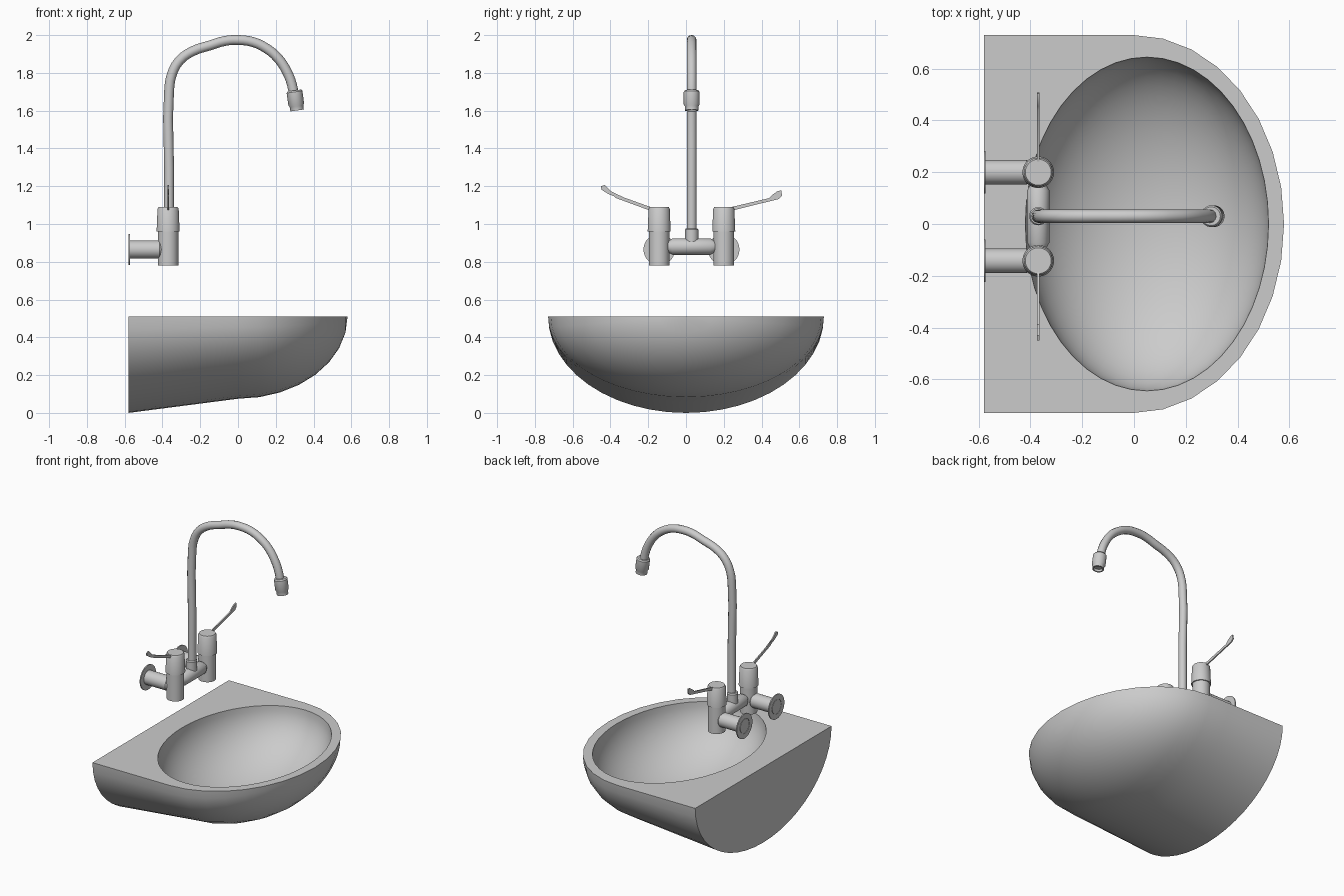
import bpy, bmesh
from math import sin, cos, pi, radians
from mathutils import Vector

if "Cube" in bpy.data.objects:
    bpy.data.objects.remove(bpy.data.objects["Cube"])

SPOUT_Y, POST_X = 0.03, -0.37


def finish(name, bm, angle=35):
    bmesh.ops.remove_doubles(bm, verts=bm.verts, dist=1e-5)
    bmesh.ops.recalc_face_normals(bm, faces=bm.faces)
    me = bpy.data.meshes.new(name)
    bm.to_mesh(me)
    bm.free()
    ob = bpy.data.objects.new(name, me)
    bpy.context.collection.objects.link(ob)
    smooth(ob, angle)
    return ob


def select(ob):
    bpy.ops.object.select_all(action='DESELECT')
    ob.select_set(True)
    bpy.context.view_layer.objects.active = ob


def smooth(ob, angle=35):
    select(ob)
    bpy.ops.object.shade_smooth_by_angle(angle=radians(angle))


def skin(bm, rows, closed):
    """Quads between consecutive rows of points."""
    vs = [[bm.verts.new(p) for p in r] for r in rows]
    n = len(vs[0])
    for a, b in zip(vs, vs[1:]):
        for i in range(n if closed else n - 1):
            j = (i + 1) % n
            bm.faces.new((a[i], a[j], b[j], b[i]))
    return vs


def lathe(name, profile, origin, axis, seg=32):
    """Revolve (radius, distance) pairs around an axis."""
    bm = bmesh.new()
    q = Vector((0, 0, 1)).rotation_difference(Vector(axis).normalized())
    o = Vector(origin)
    rows = [[o + q @ Vector((max(r, 1e-6) * cos(2 * pi * i / seg),
                             max(r, 1e-6) * sin(2 * pi * i / seg), h))
             for i in range(seg)] for r, h in profile]
    skin(bm, rows, True)
    bmesh.ops.dissolve_degenerate(bm, dist=1e-5, edges=bm.edges)
    return finish(name, bm)


def plate(name, outline, thick=0.008):
    """Flat plate in the YZ plane, centred on the tap axis."""
    bm = bmesh.new()
    f = bm.faces.new([bm.verts.new((POST_X - thick / 2, y, z)) for y, z in outline])
    ext = bmesh.ops.extrude_face_region(bm, geom=[f])
    bmesh.ops.translate(bm, vec=(thick, 0, 0),
                        verts=[v for v in ext['geom'] if isinstance(v, bmesh.types.BMVert)])
    return finish(name, bm)


# Basin body: straight elliptical trough at the back, quarter ellipsoid in front
TOP, W, L, D = 0.51, 0.73, 0.58, 0.435
stations = [(-L + L * i / 4, W, 0.51 - 0.075 * i / 4) for i in range(4)]
for i in range(9):
    t = i * pi / 16
    stations.append((L * sin(t), W * cos(t), D * cos(t)))
bm = bmesh.new()
rows = [[(x, w * cos(pi * k / 24), TOP - d * sin(pi * k / 24)) for k in range(25)]
        for x, w, d in stations]
vs = skin(bm, rows, False)
bm.faces.new(vs[0])
bm.faces.new([r[0] for r in vs] + [r[-1] for r in reversed(vs[:-1])])
basin = finish("basin", bm)

# Bowl hollow
bm = bmesh.new()
bmesh.ops.create_uvsphere(bm, u_segments=48, v_segments=32, radius=1)
for v in bm.verts:
    v.co = Vector((0.05 + 0.47 * v.co.x, 0.645 * v.co.y, TOP + 0.001 + 0.37 * v.co.z))
cutter = finish("bowl_cutter", bm)
cutter.hide_render = True
mod = basin.modifiers.new("bowl", 'BOOLEAN')
mod.operation, mod.solver, mod.object = 'DIFFERENCE', 'EXACT', cutter
select(basin)
bpy.ops.object.modifier_apply(modifier=mod.name)
bpy.data.objects.remove(cutter)
smooth(basin)

# Valves, wall pipes and wall flanges
for side, y in (("left", -0.142), ("right", 0.2)):
    lathe(side + "_valve",
          [(0, 0.78), (0.054, 0.78), (0.054, 0.96), (0.061, 0.96),
           (0.056, 1.08), (0.05, 1.09), (0, 1.09)], (POST_X, y, 0), (0, 0, 1))
    lathe(side + "_wall_pipe",
          [(0, 0), (0.047, 0), (0.047, 0.165), (0.02, 0.2), (0, 0.2)],
          (-0.58, y, 0.865), (1, 0, 0))
    lathe(side + "_wall_flange",
          [(0, 0.003), (0.05, 0.003), (0.05, 0), (0.083, 0), (0.083, 0.007), (0, 0.007)],
          (-0.58, y, 0.865), (1, 0, 0))

# Cross bar joining the valves, with tapered ends
lathe("cross_bar", [(0, 0.03), (0.02, 0.03), (0.043, 0.07), (0.043, 0.272),
                    (0.02, 0.312), (0, 0.312)], (POST_X, -0.142, 0.88), (0, 1, 0))
lathe("spout_collar", [(0, 0.9), (0.035, 0.9), (0.035, 0.97), (0.03, 0.977), (0, 0.977)],
      (POST_X, SPOUT_Y, 0), (0, 0, 1))

# Swan neck spout
path = [(-.365, .92), (-.365, 1.3), (-.365, 1.7), (-.351, 1.79), (-.31, 1.865), (-.24, 1.915),
        (-.15, 1.945), (-.07, 1.969), (0, 1.974), (.08, 1.963), (.15, 1.93), (.21, 1.88),
        (.257, 1.81), (.285, 1.74), (.298, 1.67)]
cu = bpy.data.curves.new("spout", 'CURVE')
cu.dimensions = '3D'
cu.bevel_depth, cu.bevel_resolution, cu.resolution_u = 0.026, 4, 3
cu.use_fill_caps = True
sp = cu.splines.new('BEZIER')
sp.bezier_points.add(len(path) - 1)
for p, (x, z) in zip(sp.bezier_points, path):
    p.co = (x, SPOUT_Y, z)
    p.handle_left_type = p.handle_right_type = 'AUTO'
spout = bpy.data.objects.new("spout", cu)
bpy.context.collection.objects.link(spout)
select(spout)
bpy.ops.object.convert(target='MESH')
smooth(bpy.context.object)

# Outlet nozzle
lathe("outlet_nozzle", [(0, 0), (0.036, 0), (0.042, 0.008), (0.042, 0.075), (0.036, 0.085),
                        (0.036, 0.107), (0.028, 0.107), (0.028, 0.09), (0, 0.09)],
      (0.298, SPOUT_Y, 1.707), (0.14, 0, -1))

# Lever handles with paddle ends
plate("right_lever", [(.22, 1.065), (.45, 1.122), (.49, 1.132), (.508, 1.15), (.505, 1.178),
                      (.485, 1.174), (.455, 1.153), (.44, 1.137), (.22, 1.085)])
plate("left_lever", [(-.16, 1.06), (-.37, 1.137), (-.385, 1.152), (-.395, 1.172), (-.43, 1.207),
                     (-.45, 1.2), (-.448, 1.182), (-.41, 1.158), (-.375, 1.157), (-.16, 1.08)][::-1])
